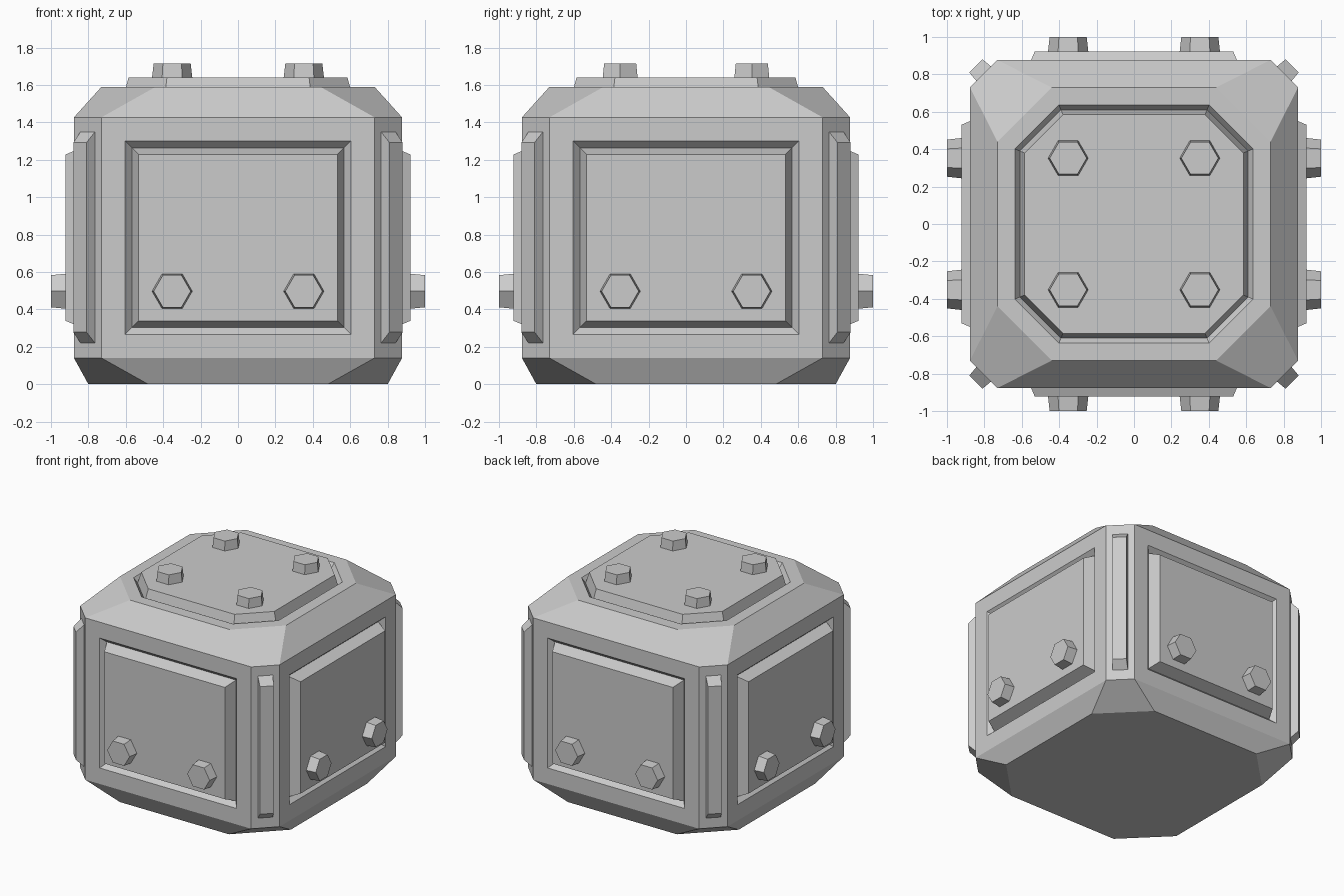
import bpy, bmesh
from math import sin, cos, pi
from mathutils import Matrix

if "Cube" in bpy.data.objects:
    bpy.data.objects.remove(bpy.data.objects["Cube"])


def loft(name, rings, mat=Matrix(), edit=None):
    """Skin a stack of equal-length point rings and cap both ends."""
    bm = bmesh.new()
    loops = [[bm.verts.new(p) for p in r] for r in rings]
    n = len(loops[0])
    for a, b in zip(loops, loops[1:]):
        for i in range(n):
            j = (i + 1) % n
            bm.faces.new((a[i], a[j], b[j], b[i]))
    bm.faces.new(loops[0][::-1])
    bm.faces.new(loops[-1])
    bmesh.ops.recalc_face_normals(bm, faces=bm.faces)
    if edit:
        edit(bm)
    bm.transform(mat)
    me = bpy.data.meshes.new(name)
    bm.to_mesh(me)
    bm.free()
    ob = bpy.data.objects.new(name, me)
    bpy.context.collection.objects.link(ob)
    return ob


def octagon(h, c, z):
    return [(h, -c, z), (h, c, z), (c, h, z), (-c, h, z),
            (-h, c, z), (-h, -c, z), (-c, -h, z), (c, -h, z)]


def hexagon(r, z):
    return [(r * cos(i * pi / 3), r * sin(i * pi / 3), z) for i in range(6)]


def rect(x, y, z):
    return [(-x, -y, z), (x, -y, z), (x, y, z), (-x, y, z)]


def inset(bm, faces, steps):
    for thickness, depth in steps:
        bmesh.ops.inset_individual(bm, faces=faces, thickness=thickness,
                                   depth=depth, use_even_offset=True)


def panels(bm):
    # grooved, raised panels on the four sides and the lid
    bm.normal_update()
    sides = [f for f in bm.faces if abs(f.normal.z) < 0.01 and f.calc_area() > 1]
    lid = [f for f in bm.faces if f.normal.z > 0.99]
    inset(bm, sides, [(0.127, 0), (0.036, -0.04), (0.036, 0.085)])
    inset(bm, lid, [(0.093, 0), (0.027, -0.04), (0.025, 0.09)])


# Chamfered body
loft("crate_body", [octagon(0.80, 0.48, 0), octagon(0.877, 0.73, 0.14),
                    octagon(0.877, 0.73, 1.427), octagon(0.73, 0.44, 1.59)],
     edit=panels)


def bolt(name, mat):
    loft(name, [hexagon(0.109, -0.01), hexagon(0.099, 0.078)], mat)


# Lid bolts
for x in (-0.352, 0.352):
    for y in (-0.352, 0.352):
        bolt("lid_bolt", Matrix.Translation((x, y, 1.637)))

# Side bolts and corner bars
upright = Matrix.Rotation(pi / 2, 4, 'X')
for k in range(4):
    turn = Matrix.Rotation(k * pi / 2, 4, 'Z')
    for x in (-0.352, 0.352):
        bolt("side_bolt", turn @ Matrix.Translation((x, -0.922, 0.497)) @ upright)
    corner = Matrix.Rotation(k * pi / 2 + pi / 4, 4, 'Z')
    loft("corner_bar", [rect(0.055, 0.567, 1.12), rect(0.055, 0.565, 1.136),
                        rect(0.05, 0.507, 1.195)],
         corner @ Matrix.Translation((0, 0, 0.785)) @ upright)
